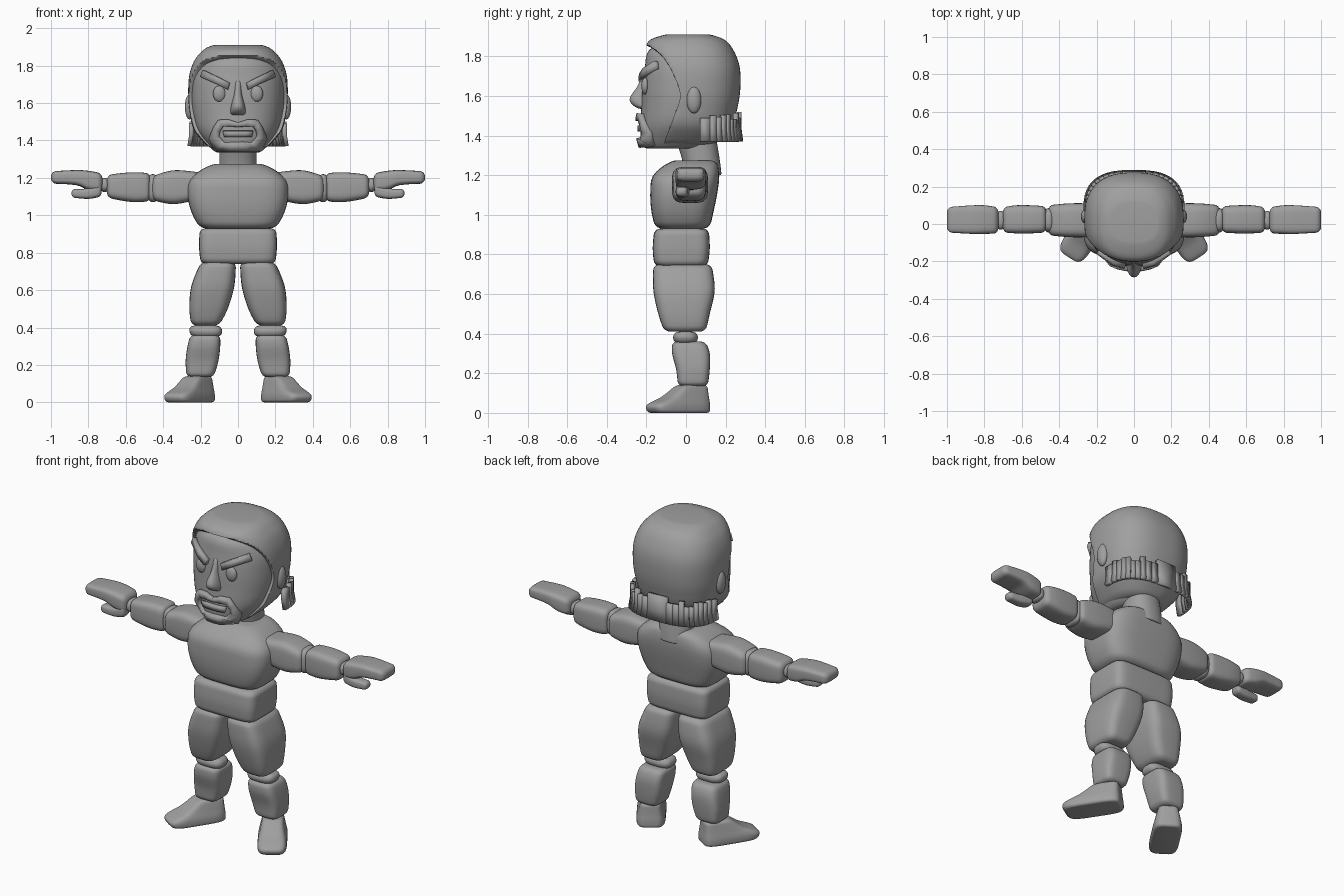
import bpy, bmesh, random
from math import sin, cos, pi, radians
from mathutils import Matrix, Vector

random.seed(3)
if "Cube" in bpy.data.objects:
    bpy.data.objects.remove(bpy.data.objects["Cube"])

GREY = (0.35, 0.35, 0.35, 1)
grey = bpy.data.materials.new("plain_grey")
grey.use_nodes = True
grey.diffuse_color = GREY
for node in grey.node_tree.nodes:
    if node.type == 'BSDF_PRINCIPLED':
        node.inputs["Base Color"].default_value = GREY


def finish(name, bm, mirror=False, thick=0):
    bmesh.ops.recalc_face_normals(bm, faces=bm.faces)
    mesh = bpy.data.meshes.new(name)
    bm.to_mesh(mesh)
    bm.free()
    mesh.materials.append(grey)
    ob = bpy.data.objects.new(name, mesh)
    bpy.context.collection.objects.link(ob)
    bpy.ops.object.select_all(action='DESELECT')
    ob.select_set(True)
    bpy.context.view_layer.objects.active = ob
    bpy.ops.object.shade_smooth_by_angle(angle=radians(40))
    if mirror:
        mod = ob.modifiers.new("mirror", 'MIRROR')
        mod.merge_threshold = 0.0005
    if thick:
        mod = ob.modifiers.new("thickness", 'SOLIDIFY')
        mod.thickness = thick
        mod.offset = 0
    return ob


def at(rows, t):
    """Smoothly interpolate the columns of rows at position t."""
    i = max([j for j in range(len(rows) - 1) if rows[j][0] <= t], default=0)
    p, q = rows[i], rows[i + 1]
    o, s = rows[max(i - 1, 0)], rows[min(i + 2, len(rows) - 1)]
    h = q[0] - p[0]
    u = (t - p[0]) / h
    out = []
    for k in range(1, len(p)):
        m0 = (q[k] - o[k]) / (q[0] - o[0]) * h
        m1 = (s[k] - p[k]) / (s[0] - p[0]) * h
        d = q[k] - p[k]
        out.append(p[k] + u * (m0 + u * (3 * d - 2 * m0 - m1 + u * (m0 + m1 - 2 * d))))
    return out


def power(c, n):
    return abs(c) ** (2 / n) * (1 if c >= 0 else -1)


def loft(name, rows, axis='z', n=4, r=.03, steps=12, segs=40, mirror=False, turn=None, rule=None):
    """Rounded body from rows of (position, min a, max a, min b, max b)."""
    bm = bmesh.new()
    lo, hi = rows[0][0], rows[-1][0]
    arc = [r * (1 - cos(k * pi / 10)) for k in range(6)]
    ts = [lo + a for a in arc]
    ts += [lo + r + (hi - lo - 2 * r) * k / steps for k in range(1, steps)]
    ts += [hi - a for a in reversed(arc)]
    rings = []
    for t in ts:
        a0, a1, b0, b1 = at(rows, t)
        gap = max(0, r - min(t - lo, hi - t))
        inset = r - max(0, r * r - gap * gap) ** .5
        ha, hb = (a1 - a0) / 2 - inset, (b1 - b0) / 2 - inset
        ring = []
        for k in range(segs):
            w = 2 * pi * k / segs
            a = (a0 + a1) / 2 + ha * power(cos(w), n)
            b = (b0 + b1) / 2 + hb * power(sin(w), n)
            ring.append(bm.verts.new((a, b, t) if axis == 'z' else (t, a, b)))
        rings.append(ring)
    for p, q in zip(rings, rings[1:]):
        for k in range(segs):
            j = (k + 1) % segs
            bm.faces.new((p[k], p[j], q[j], q[k]))
    bm.faces.new(rings[0][::-1])
    bm.faces.new(rings[-1])
    if turn:
        bmesh.ops.rotate(bm, cent=turn[0], matrix=Matrix.Rotation(turn[1], 3, 'Z'), verts=bm.verts)
    if rule:
        for v in bm.verts:
            rule(v)
    return finish(name, bm, mirror)


def sym(*rows):
    """Rows with equal left and right: (z, half width, front, back)."""
    return [(z, -w, w, f, b) for z, w, f, b in rows]


# Trunk
loft("chest", sym((.93, .205, -.155, .12), (1.02, .25, -.175, .14), (1.12, .27, -.18, .16),
                  (1.2, .25, -.165, .168), (1.275, .15, -.08, .16)), n=3.6, r=.035)
loft("waist", sym((.74, .2, -.16, .11), (.83, .208, -.168, .12), (.93, .205, -.16, .115)), n=6)
loft("neck", sym((1.2, .1, -.01, .18), (1.28, .1, -.02, .17), (1.4, .1, -.06, .15)), n=2.3, r=.01)

# Legs
loft("thigh", [(.41, .1, .25, -.11, .1), (.5, .055, .26, -.14, .12), (.62, .02, .25, -.165, .145),
               (.75, .01, .2, -.165, .13)], n=4, mirror=True)
loft("knee", [(.35, .085, .255, -.065, .06), (.41, .085, .265, -.065, .06)], n=3, r=.029, steps=2, mirror=True)
loft("shin", [(.135, .13, .275, -.04, .11), (.22, .105, .28, -.05, .12), (.3, .095, .27, -.07, .12),
              (.36, .095, .255, -.07, .1)], n=4, r=.025, mirror=True)
loft("foot", [(0, .13, .29, -.21, .11), (.04, .13, .29, -.215, .11), (.08, .14, .28, -.13, .105),
              (.14, .155, .265, -.045, .1)], n=4.5, r=.015, mirror=True,
     turn=(Vector((.21, .035, 0)), radians(33)))

# Arms
loft("upper_arm", [(.15, -.06, .1, 1.1, 1.22), (.25, -.07, .11, 1.075, 1.235), (.35, -.07, .11, 1.06, 1.24),
                   (.46, -.06, .1, 1.08, 1.21)], axis='x', mirror=True)
loft("elbow", [(.43, -.045, .085, 1.07, 1.22), (.48, -.045, .085, 1.07, 1.22)], axis='x', n=3, r=.024,
     steps=2, mirror=True)
loft("forearm", [(.47, -.045, .095, 1.075, 1.225), (.55, -.05, .1, 1.07, 1.23), (.63, -.05, .1, 1.08, 1.225),
                 (.7, -.045, .09, 1.095, 1.215)], axis='x', r=.025, mirror=True)
loft("wrist", [(.69, -.03, .07, 1.125, 1.2), (.735, -.03, .07, 1.125, 1.2)], axis='x', n=2.5, r=.02,
     steps=2, mirror=True)
loft("hand", [(.725, -.05, .09, 1.125, 1.225), (.8, -.053, .1, 1.135, 1.238), (.86, -.053, .1, 1.16, 1.242),
              (1, -.045, .09, 1.17, 1.235)], axis='x', r=.028, mirror=True)
loft("thumb", [(.73, -.05, .02, 1.1, 1.17), (.8, -.052, .015, 1.088, 1.145), (.89, -.05, .005, 1.095, 1.14)],
     axis='x', n=3, r=.02, mirror=True)

# Head
HEAD_N = 2.2
head = sym((1.335, .12, -.21, .08), (1.37, .155, -.225, .13), (1.45, .215, -.23, .19), (1.55, .242, -.225, .23),
           (1.65, .25, -.22, .245), (1.75, .243, -.207, .235), (1.83, .2, -.188, .2), (1.87, .14, -.12, .14))
loft("head", head, n=HEAD_N, r=.015, steps=24, segs=64)
loft("nose", sym((1.535, .045, -.25, -.15), (1.58, .038, -.285, -.15), (1.65, .022, -.245, -.15),
                 (1.73, .02, -.21, -.15)), n=2.2, r=.02)

# Hair cap with a swept front edge
HAIRLINE = [(1.34, -.12), (1.5, -.06), (1.6, -.03), (1.7, -.06), (1.8, -.12), (1.85, -.185)]


def trim(v):
    if v.co.z < 1.85:
        v.co.y = max(v.co.y, at(HAIRLINE, v.co.z)[0])


loft("hair", sym((1.355, .15, -.23, .15), (1.45, .232, -.24, .23), (1.55, .258, -.24, .262),
                 (1.65, .266, -.235, .275), (1.75, .26, -.222, .27), (1.83, .232, -.205, .24),
                 (1.88, .19, -.185, .2), (1.91, .15, -.12, .14)), n=2.5, r=.025, steps=50, segs=80, rule=trim)

# Hair strands hanging round the nape
bm = bmesh.new()
COUNT = 11
for k in range(COUNT):
    top = 1.5 + random.uniform(-.02, .02)
    ends = []
    for w in (k, k + 1):
        w *= pi / 2 / COUNT
        ends.append((.25 * power(cos(w), 2.8), .2 * power(sin(w), 2.8)))
    quad = []
    for (x, y), z, s in ((ends[0], top, 1), (ends[1], top, 1), (ends[1], 1.43, 1), (ends[0], 1.43, 1),
                         (ends[1], 1.37, 1.04), (ends[0], 1.37, 1.04)):
        quad.append(bm.verts.new((x * s, .07 + y * s, z)))
    a, b, c, d, e, f = quad
    bm.faces.new((a, b, c, d))
    bm.faces.new((d, c, e, f))
finish("hair_strands", bm, True, .022)


def face_y(x, z):
    """Front surface of the head at x, z."""
    a0, a1, b0, b1 = at(head, z)
    return (b0 + b1) / 2 - (b1 - b0) / 2 * max(0, 1 - abs(x / a1) ** HEAD_N) ** (1 / HEAD_N)


def ribbon(name, first, second, lift, thick):
    """Mirrored band on the face between two outlines of x, z points."""
    bm = bmesh.new()
    sides = [[bm.verts.new((x, face_y(x, z) - lift, z)) for x, z in line] for line in (first, second)]
    for k in range(len(first) - 1):
        bm.faces.new((sides[0][k], sides[0][k + 1], sides[1][k + 1], sides[1][k]))
    finish(name, bm, True, thick)


# Face details
ribbon("eyebrow", [(.045, 1.708), (.1, 1.737), (.18, 1.775)], [(.055, 1.672), (.11, 1.7), (.195, 1.738)], .01, .035)
ribbon("beard", [(0, 1.495), (.05, 1.512), (.1, 1.51), (.122, 1.475), (.148, 1.415), (.115, 1.35), (.04, 1.345), (0, 1.345)],
       [(0, 1.472), (.04, 1.475), (.08, 1.475), (.098, 1.45), (.105, 1.42), (.075, 1.385), (.035, 1.39), (0, 1.39)],
       .008, .035)
ribbon("mouth", [(0, 1.452), (.04, 1.452), (.08, 1.452)], [(0, 1.42), (.04, 1.42), (.072, 1.42)], .005, .02)


def ellipsoid(name, centre, size):
    bm = bmesh.new()
    bmesh.ops.create_uvsphere(bm, u_segments=24, v_segments=14, radius=1)
    bmesh.ops.scale(bm, vec=size, verts=bm.verts)
    bmesh.ops.translate(bm, vec=centre, verts=bm.verts)
    finish(name, bm, True)


ellipsoid("eye", (.1, face_y(.1, 1.65), 1.65), (.034, .02, .043))
ellipsoid("ear", (.258, .04, 1.58), (.026, .037, .068))
